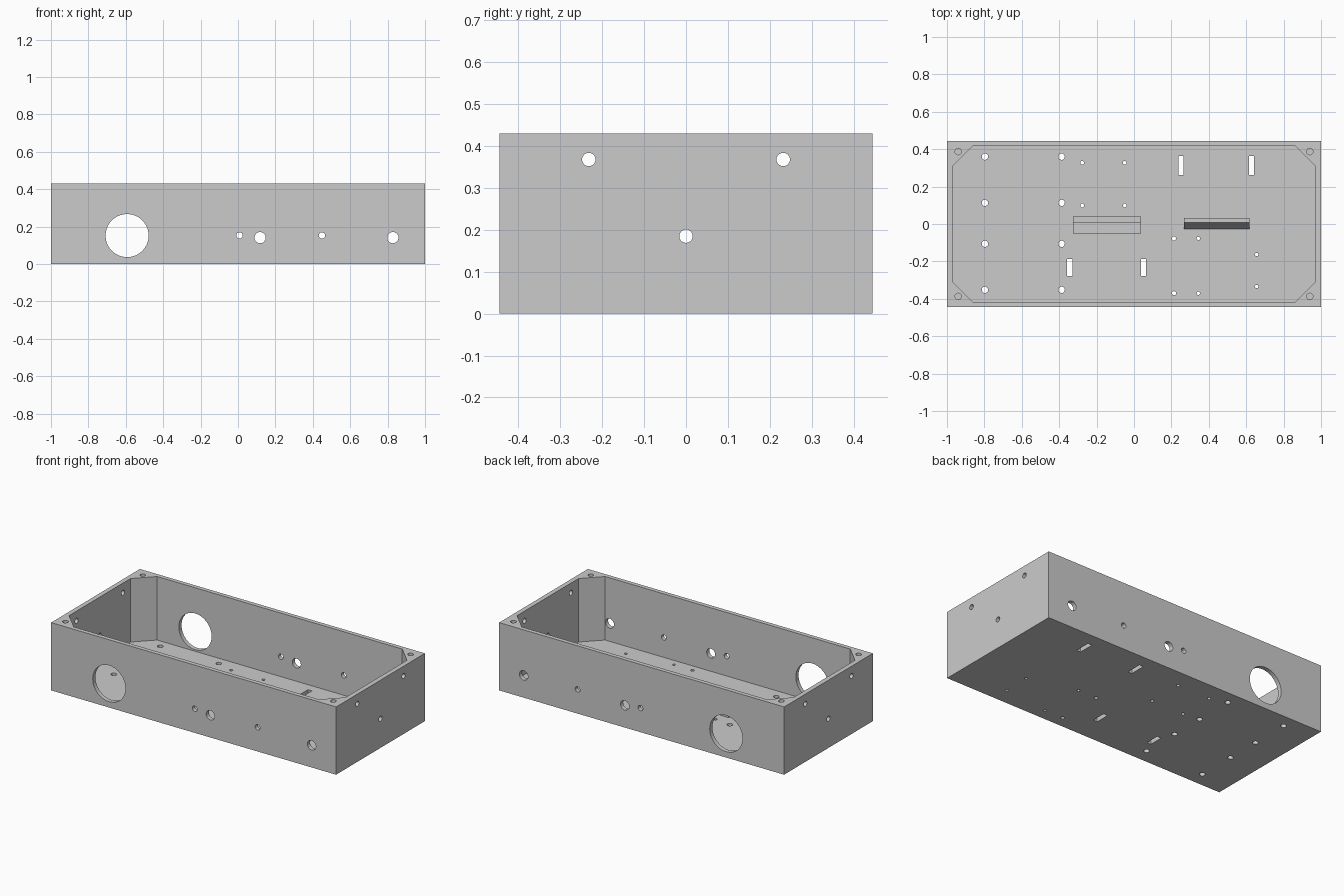
import bpy, bmesh, math
from mathutils import Matrix, Vector

if "Cube" in bpy.data.objects:
    bpy.data.objects.remove(bpy.data.objects["Cube"])

grey = bpy.data.materials.new("light_grey")
grey.diffuse_color = (0.6, 0.6, 0.6, 1)
grey.use_nodes = True
grey.node_tree.nodes["Principled BSDF"].inputs["Base Color"].default_value = grey.diffuse_color

HX, HY, H = 1.0, 0.445, 0.43      # outer half sizes and height
IX, IY, FLOOR = 0.97, 0.418, 0.027  # cavity half sizes and floor top


def finish(bm, name):
    bmesh.ops.recalc_face_normals(bm, faces=bm.faces)
    me = bpy.data.meshes.new(name)
    bm.to_mesh(me)
    bm.free()
    me.materials.append(grey)
    ob = bpy.data.objects.new(name, me)
    bpy.context.collection.objects.link(ob)
    return ob


def prism(bm, pts, offset):
    """Extrude a closed outline of 3D points by an offset."""
    f = bm.faces.new([bm.verts.new(p) for p in pts])
    r = bmesh.ops.extrude_face_region(bm, geom=[f])
    verts = [g for g in r["geom"] if isinstance(g, bmesh.types.BMVert)]
    bmesh.ops.translate(bm, verts=verts, vec=Vector(offset))


def block(bm, x0, x1, y0, y1, z0, z1):
    prism(bm, [(x0, y0, z0), (x1, y0, z0), (x1, y1, z0), (x0, y1, z0)], (0, 0, z1 - z0))


def drill(bm, centre, r, axis, depth=0.1, seg=32):
    rot = {"x": Matrix.Rotation(math.pi / 2, 4, "Y"),
           "y": Matrix.Rotation(math.pi / 2, 4, "X"),
           "z": Matrix.Identity(4)}[axis]
    bmesh.ops.create_cone(bm, cap_ends=True, segments=seg, radius1=r, radius2=r,
                          depth=depth, matrix=Matrix.Translation(centre) @ rot)


def cut(target, cutter):
    cutter.hide_render = True
    mod = target.modifiers.new("cut", "BOOLEAN")
    mod.operation = "DIFFERENCE"
    mod.solver = "EXACT"
    mod.object = cutter
    bpy.context.view_layer.update()
    dg = bpy.context.evaluated_depsgraph_get()
    me = bpy.data.meshes.new_from_object(target.evaluated_get(dg))
    target.modifiers.clear()
    target.data = me
    bpy.data.objects.remove(cutter)


# Enclosure body
bm = bmesh.new()
block(bm, -HX, HX, -HY, HY, 0, H)
case = finish(bm, "enclosure")

# Cavity with chamfered corners
bm = bmesh.new()
c = 0.11
outline = [(IX, -IY + c), (IX, IY - c), (IX - c, IY), (-IX + c, IY),
           (-IX, IY - c), (-IX, -IY + c), (-IX + c, -IY), (IX - c, -IY)]
prism(bm, [(x, y, FLOOR) for x, y in outline], (0, 0, 0.6))
cut(case, finish(bm, "cavity_cutter"))

# All holes
bm = bmesh.new()
for s in (-1, 1):
    # Front and back walls
    for x, z, r in ((-0.593, 0.152, 0.115), (0.008, 0.153, 0.017), (0.118, 0.141, 0.03),
                    (0.449, 0.153, 0.017), (0.828, 0.141, 0.03)):
        drill(bm, (x, s * 0.43, z), r, "y", seg=64 if r > 0.1 else 32)
    # End walls
    for y, z in ((-0.232, 0.368), (0.232, 0.368), (0, 0.185)):
        drill(bm, (s * 0.985, y, z), 0.016, "x")
    # Blind lid screw holes
    for t in (-1, 1):
        drill(bm, (s * 0.94, t * 0.387, H), 0.017, "z", depth=0.2)
# Floor mounting holes: x positions, y positions, radius
for xs, ys, r in (((-0.797, -0.387), (0.36, 0.113, -0.106, -0.352), 0.017),
                  ((-0.277, -0.05), (0.327, 0.099), 0.01),
                  ((0.214,), (-0.077, -0.37), 0.011),
                  ((0.344,), (-0.077, -0.37), 0.009),
                  ((0.656,), (-0.163, -0.334), 0.009)):
    for x in xs:
        for y in ys:
            drill(bm, (x, y, 0.01), r, "z", seg=24)
# Strap slots in the floor
for x, y, l in ((0.251, 0.313, 0.1), (0.628, 0.313, 0.1), (-0.343, -0.233, 0.09), (0.051, -0.233, 0.09)):
    block(bm, x - 0.014, x + 0.014, y - l / 2, y + l / 2, -0.05, 0.06)
cut(case, finish(bm, "hole_cutter"))

bpy.context.view_layer.objects.active = case
case.select_set(True)
bpy.ops.object.shade_smooth_by_angle(angle=math.radians(30))

# Stepped support rib on the floor
bm = bmesh.new()
z = FLOOR - 0.005
prism(bm, [(-0.327, -0.052, z), (-0.327, 0.04, z), (-0.327, 0.04, 0.1),
           (-0.327, 0.009, 0.1), (-0.327, 0.009, 0.05), (-0.327, -0.052, 0.05)], (0.364, 0, 0))
finish(bm, "stepped_support")

# Support rib with a steep sloping front
bm = bmesh.new()
prism(bm, [(0.267, -0.03, z), (0.267, 0.032, z), (0.267, 0.032, 0.12),
           (0.267, 0.008, 0.12)], (0.35, 0, 0))
finish(bm, "sloped_support")
